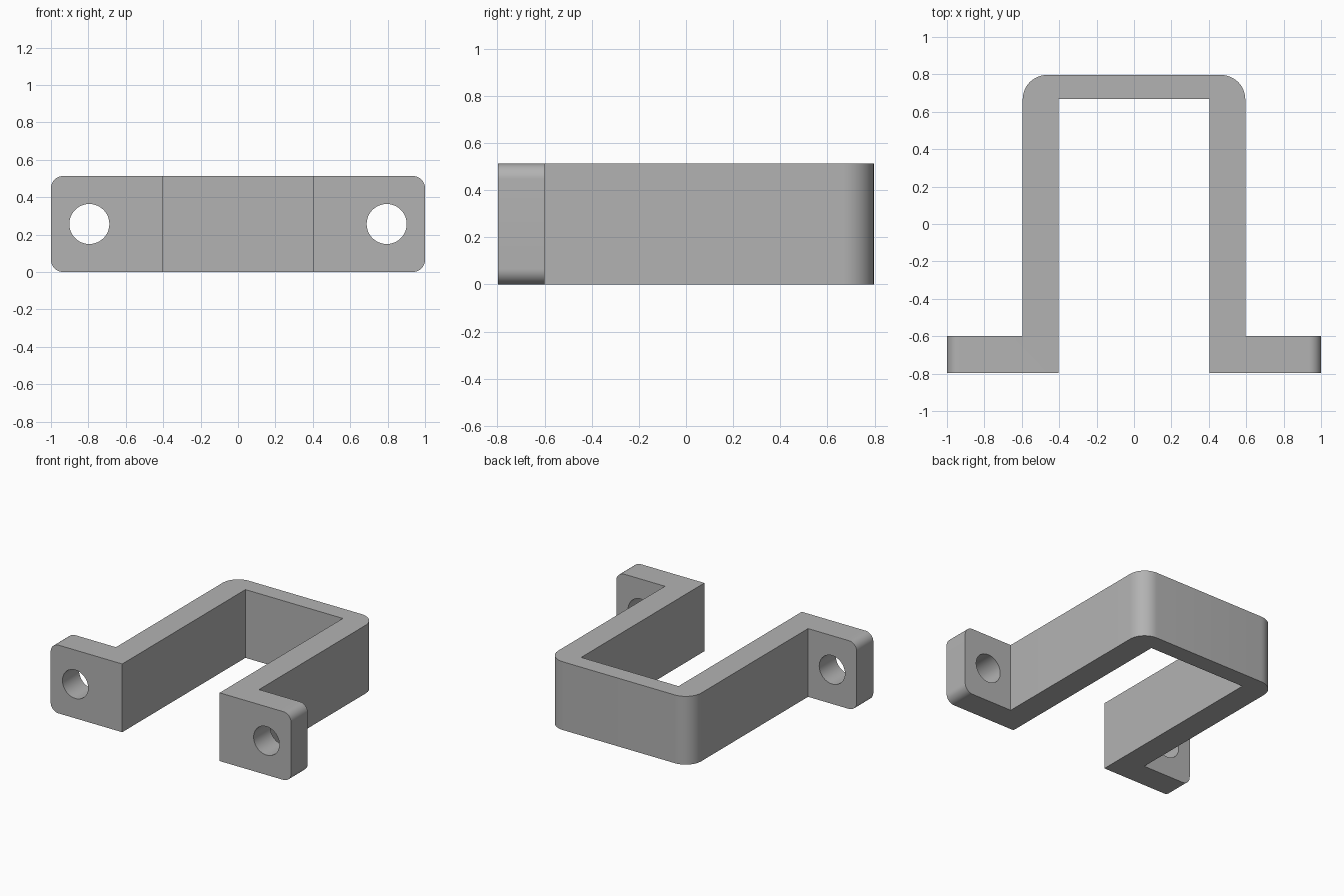
import bpy
import bmesh
from math import radians

HEIGHT = 0.513
BACK, FRONT, FLANGE_BACK = 0.797, -0.797, -0.6
OUTER, INNER, INNER_BACK = 0.595, 0.405, 0.667
HOLE_X, HOLE_RADIUS = 0.795, 0.107

cube = bpy.data.objects.get("Cube")
if cube:
    bpy.data.objects.remove(cube, do_unlink=True)

grey = bpy.data.materials.new("plain grey")
grey.use_nodes = True
colour = (0.45, 0.45, 0.45, 1)
grey.diffuse_color = colour
grey.node_tree.nodes["Principled BSDF"].inputs["Base Color"].default_value = colour


def round_edges(bm, rule, radius):
    """Round every edge whose two end points satisfy the rule."""
    edges = [e for e in bm.edges if rule(e.verts[0].co, e.verts[1].co)]
    bmesh.ops.bevel(bm, geom=edges, offset=radius, offset_type='OFFSET',
                    segments=12, profile=0.5, affect='EDGES')


# Bracket outline: right half, then its mirror image
half = [(INNER, INNER_BACK), (INNER, FRONT), (1, FRONT),
        (1, FLANGE_BACK), (OUTER, FLANGE_BACK), (OUTER, BACK)]
outline = half + [(-x, y) for x, y in reversed(half)]

bm = bmesh.new()
base = bm.faces.new([bm.verts.new((x, y, 0)) for x, y in outline])
raised = bmesh.ops.extrude_face_region(bm, geom=[base])
bmesh.ops.translate(bm, vec=(0, 0, HEIGHT),
                    verts=[v for v in raised["geom"] if isinstance(v, bmesh.types.BMVert)])
bmesh.ops.recalc_face_normals(bm, faces=bm.faces)

# Outer back corners, then the corners of the mounting flanges
round_edges(bm, lambda a, b: a.y > BACK - 0.01 and b.y > BACK - 0.01
            and abs(a.x - b.x) < 0.01, 0.13)
round_edges(bm, lambda a, b: abs(a.x) > 0.99 and abs(a.x - b.x) < 0.01
            and abs(a.z - b.z) < 0.01, 0.065)

mesh = bpy.data.meshes.new("bracket")
bm.to_mesh(mesh)
bm.free()
mesh.materials.append(grey)
bracket = bpy.data.objects.new("bracket", mesh)
bpy.context.collection.objects.link(bracket)

# Screw holes through both flanges
for side, name in ((1, "left"), (-1, "right")):
    bpy.ops.mesh.primitive_cylinder_add(
        vertices=64, radius=HOLE_RADIUS, depth=0.5, rotation=(radians(90), 0, 0),
        location=(side * HOLE_X, (FRONT + FLANGE_BACK) / 2, HEIGHT / 2))
    cutter = bpy.context.object
    cutter.name = name + "_hole_cutter"
    cutter.data.materials.append(grey)
    cut = bracket.modifiers.new(name + "_hole", 'BOOLEAN')
    cut.operation = 'DIFFERENCE'
    cut.solver = 'EXACT'
    cut.object = cutter
    bpy.context.view_layer.objects.active = bracket
    bpy.ops.object.select_all(action='DESELECT')
    bracket.select_set(True)
    bpy.ops.object.modifier_apply(modifier=cut.name)
    bpy.data.objects.remove(cutter, do_unlink=True)

bpy.ops.object.shade_smooth_by_angle(angle=radians(30))
